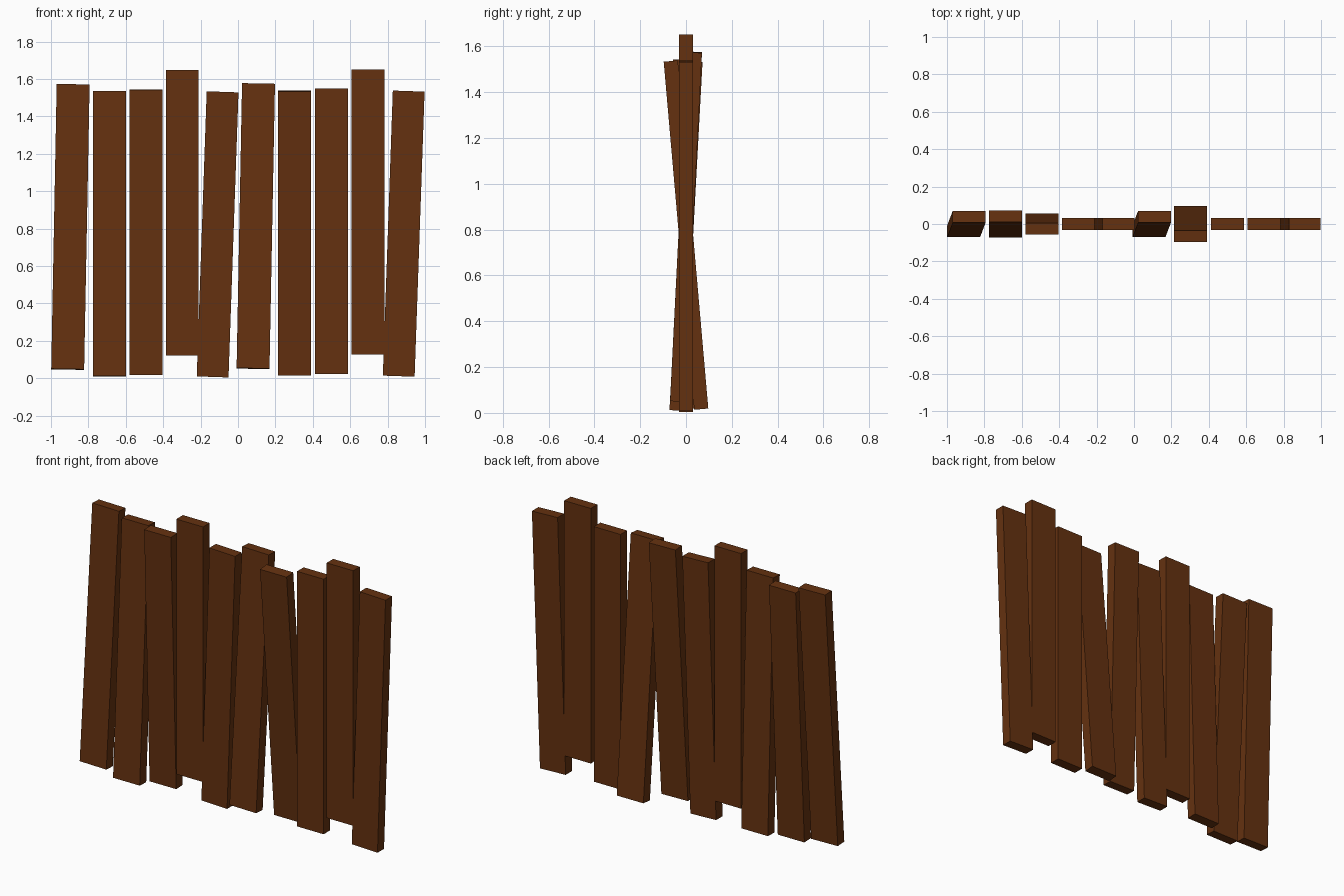
import bpy
import math

if "Cube" in bpy.data.objects:
    bpy.data.objects.remove(bpy.data.objects["Cube"])

WIDTH, THICK, LENGTH = 0.176, 0.062, 1.525

# One brown for all the boards
wood = bpy.data.materials.new("dark brown wood")
wood.diffuse_color = (0.130, 0.031, 0.005, 1.0)
wood.use_nodes = True
wood.node_tree.nodes["Principled BSDF"].inputs["Base Color"].default_value = wood.diffuse_color

# Each board: centre x, centre z, sideways lean, lean to the back (degrees), width
boards = [
    (-0.896, 0.809, 1.1, 2.9, WIDTH),
    (-0.688, 0.772, 0.0, 3.1, WIDTH),
    (-0.493, 0.781, 0.0, -1.9, WIDTH),
    (-0.298, 0.885, 0.0, 0.0, WIDTH),
    (-0.109, 0.769, 2.0, 0.0, 0.170),
    (0.095, 0.813, 1.1, 2.9, WIDTH),
    (0.302, 0.776, 0.0, -5.0, WIDTH),
    (0.500, 0.786, 0.0, 0.0, WIDTH),
    (0.696, 0.889, 0.0, 0.0, WIDTH),
    (0.886, 0.773, 2.0, 0.0, 0.170),
]


def add_board(index, x, z, side, back, width):
    bpy.ops.mesh.primitive_cube_add(
        size=1, location=(x, 0, z),
        rotation=(math.radians(-back), math.radians(side), 0))
    board = bpy.context.object
    board.name = f"fence_board_{index}"
    board.scale = (width, THICK, LENGTH)
    board.data.materials.append(wood)


# Row of loose fence boards
for i, spec in enumerate(boards, 1):
    add_board(i, *spec)
